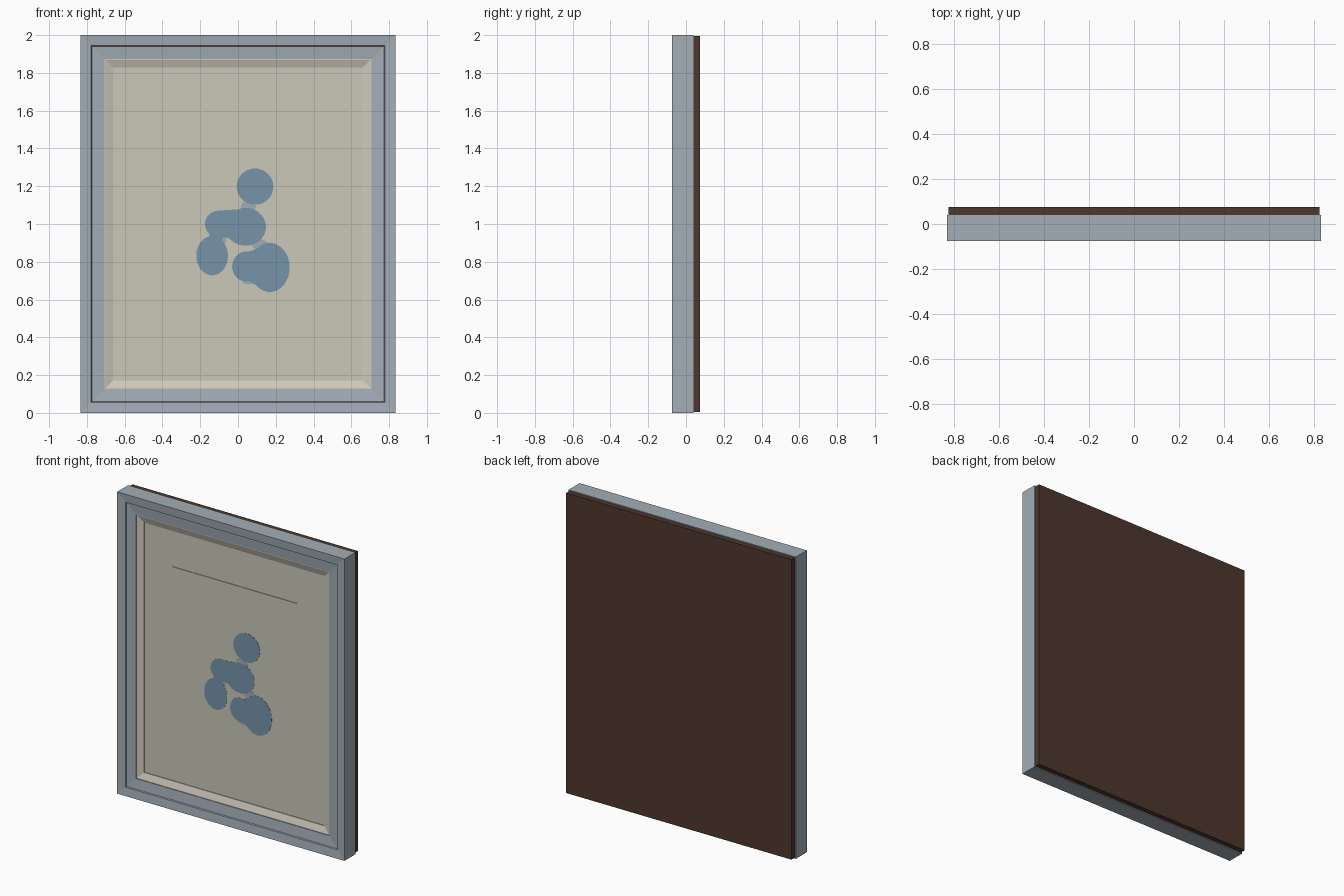
import bpy, bmesh, math

if "Cube" in bpy.data.objects:
    bpy.data.objects.remove(bpy.data.objects["Cube"])


def srgb(r, g, b):
    def f(c):
        c /= 255
        return c / 12.92 if c <= 0.04045 else ((c + 0.055) / 1.055) ** 2.4
    return (f(r), f(g), f(b), 1)


def material(name, rgb):
    m = bpy.data.materials.new(name)
    m.diffuse_color = srgb(*rgb)
    m.use_nodes = True
    m.node_tree.nodes["Principled BSDF"].inputs["Base Color"].default_value = m.diffuse_color
    return m


FRAME = material("grey_blue_frame", (163, 174, 183))
LINER = material("warm_cream", (208, 202, 188))
CANVAS = material("cream_canvas", (202, 200, 185))
BACK = material("dark_brown", (78, 55, 46))
BLUE = material("blue_paint", (118, 148, 169))
WASH = material("pale_blue_wash", (160, 174, 178))


def finish(bm, name, mat):
    bmesh.ops.recalc_face_normals(bm, faces=bm.faces)
    me = bpy.data.meshes.new(name)
    bm.to_mesh(me)
    bm.free()
    me.materials.append(mat)
    ob = bpy.data.objects.new(name, me)
    bpy.context.collection.objects.link(ob)
    return ob


def mitred_ring(name, profile, mat):
    """Sweep a closed profile of (inset from outer edge, y) around the rectangle."""
    bm = bmesh.new()
    loops = []
    for sx, sz in ((-1, -1), (1, -1), (1, 1), (-1, 1)):
        loops.append([bm.verts.new((sx * (0.833 - d), y, 1 + sz * (1 - d)))
                      for d, y in profile])
    n = len(profile)
    for i in range(4):
        a, b = loops[i], loops[(i + 1) % 4]
        for j in range(n):
            k = (j + 1) % n
            bm.faces.new((a[j], a[k], b[k], b[j]))
    return finish(bm, name, mat)


def box(name, hx, y0, y1, z0, z1, mat):
    bm = bmesh.new()
    bmesh.ops.create_cube(bm, size=1)
    for v in bm.verts:
        v.co = (v.co.x * 2 * hx, y0 if v.co.y < 0 else y1, z0 if v.co.z < 0 else z1)
    return finish(bm, name, mat)


def plate(name, outline, y, mat, thick=0.002):
    """Thin plate with its front at y from an (x, z) outline."""
    bm = bmesh.new()
    f = bm.faces.new([bm.verts.new((x, y, z)) for x, z in outline])
    ext = bmesh.ops.extrude_face_region(bm, geom=[f])
    for v in ext["geom"]:
        if isinstance(v, bmesh.types.BMVert):
            v.co.y += thick
    return finish(bm, name, mat)


def ellipse(cx, cz, rx, rz, n=40):
    return [(cx + rx * math.cos(2 * math.pi * i / n), cz + rz * math.sin(2 * math.pi * i / n))
            for i in range(n)]


# Frame moulding and inner liner
mitred_ring("frame_moulding",
            [(0, -0.075), (0.056, -0.070), (0.059, -0.062), (0.126, -0.056),
             (0.126, 0.04), (0, 0.04)], FRAME)
mitred_ring("inner_liner",
            [(0.126, -0.052), (0.131, -0.052), (0.172, -0.038), (0.172, 0.03), (0.126, 0.03)], LINER)

# Canvas, raised print sheet and backing board
box("canvas", 0.662, -0.033, 0.04, 0.17, 1.83, CANVAS)
box("print_sheet", 0.457, -0.037, -0.033, 0.41, 1.59, CANVAS)
box("backing_board", 0.826, 0.04, 0.075, 0.006, 1.994, BACK)

# Painted blobs
blobs = [(0.09, 1.198, 0.097, 0.096), (0.04, 0.985, 0.108, 0.10), (-0.105, 1.0, 0.07, 0.07),
         (-0.137, 0.832, 0.084, 0.104), (0.168, 0.77, 0.106, 0.13), (0.045, 0.775, 0.076, 0.08)]
for i, e in enumerate(blobs):
    plate(f"paint_blob_{i + 1}", ellipse(*e), -0.038 - 0.00005 * i, BLUE)

# Painted necks that join neighbouring blobs
necks = [("paint_neck_centre", [(-0.11, 0.935), (0.03, 0.91), (0.03, 1.08), (-0.11, 1.07)]),
         ("paint_neck_lower", [(0.05, 0.70), (0.15, 0.65), (0.15, 0.89), (0.05, 0.85)]),
         ("paint_neck_left", [(-0.16, 0.90), (-0.09, 0.90), (-0.07, 0.95), (-0.15, 0.95)])]
for i, (name, pts) in enumerate(necks):
    plate(name, pts, -0.0379 + 0.00005 * i, BLUE)

# Pale wash between the blobs
washes = [(0.055, 1.09, 0.04, 0.035), (0.115, 0.89, 0.04, 0.03),
          (-0.09, 0.915, 0.03, 0.025), (0.06, 0.70, 0.04, 0.02)]
for i, e in enumerate(washes):
    plate(f"wash_{i + 1}", ellipse(*e, n=20), -0.0375, WASH)
